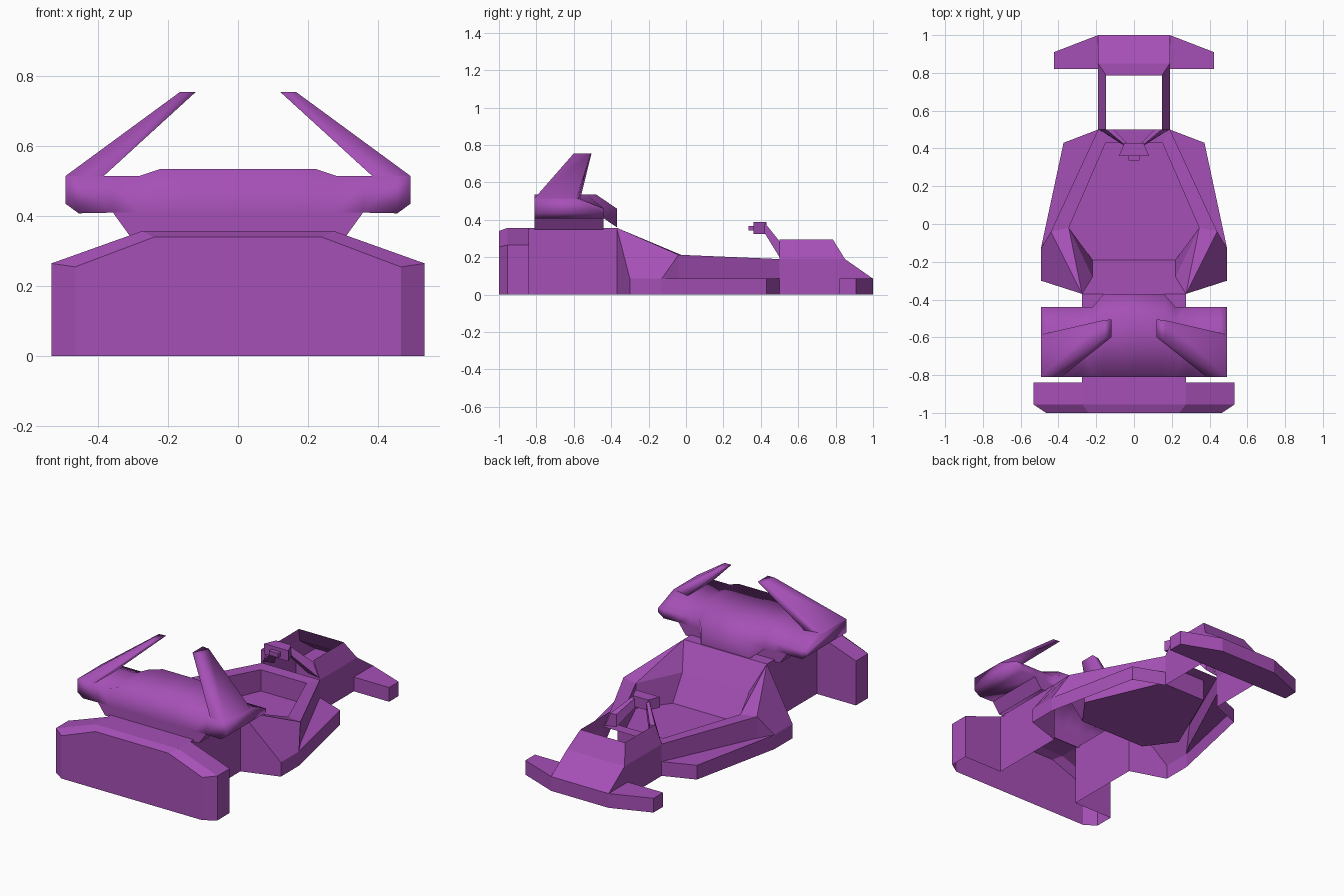
import bpy, bmesh

if "Cube" in bpy.data.objects:
    bpy.data.objects.remove(bpy.data.objects["Cube"])

purple = bpy.data.materials.new("purple")
purple.diffuse_color = (0.38, 0.08, 0.47, 1)
purple.use_nodes = True
purple.node_tree.nodes["Principled BSDF"].inputs["Base Color"].default_value = purple.diffuse_color


def part(name, verts, faces, smooth=False, mirror=True):
    """Mesh from half-model points, mirrored across x = 0."""
    bm = bmesh.new()
    vs = [bm.verts.new(v) for v in verts]
    for f in faces:
        bm.faces.new([vs[i] for i in f])
    if mirror:
        bmesh.ops.mirror(bm, geom=bm.verts[:] + bm.edges[:] + bm.faces[:],
                         axis='X', merge_dist=0.0005)
    bmesh.ops.recalc_face_normals(bm, faces=bm.faces[:])
    me = bpy.data.meshes.new(name)
    bm.to_mesh(me)
    bm.free()
    for p in me.polygons:
        p.use_smooth = smooth
    me.materials.append(purple)
    ob = bpy.data.objects.new(name, me)
    bpy.context.collection.objects.link(ob)
    return ob


def loft(name, rings, caps=(True, True), smooth=False, mirror=True, open_spans=0):
    """Closed rings joined in order; the last side is left open on the first open_spans."""
    n = len(rings[0])
    verts = [p for r in rings for p in r]
    faces = [(k * n + i, k * n + (i + 1) % n, (k + 1) * n + (i + 1) % n, (k + 1) * n + i)
             for k in range(len(rings) - 1) for i in range(n)
             if not (k < open_spans and i == n - 1)]
    if caps[0]:
        faces.append(tuple(range(n)))
    if caps[1]:
        faces.append(tuple(range((len(rings) - 1) * n, len(rings) * n)))
    return part(name, verts, faces, smooth, mirror)


def box(name, x, y0, y1, z0, z1, x_far=None):
    """Centred block, optionally tapering to x_far at y1."""
    xf = x if x_far is None else x_far
    rings = [[(-w, y, z0), (w, y, z0), (w, y, z1), (-w, y, z1)]
             for w, y in ((x, y0), (xf, y1))]
    return loft(name, rings, mirror=False)


# Cockpit body: skirt, flat side ledge, upright wall, rim and sunken tub, open underneath
body = {
    "p0": (0, .5, .19), "p": (.19, .5, .19), "pl": (.19, .5, .085),
    "pb": (.19, .5, 0),
    "s": (.44, -.04, .213), "sl": (.44, -.04, .085),
    "t": (.275, -.37, .357), "t0": (0, -.37, .357), "tb": (.275, -.37, 0),
    "l": (.373, .43, .085), "m": (.493, -.13, .085), "n": (.493, -.30, .085),
    "lb": (.373, .43, 0), "mb": (.493, -.13, 0), "nb": (.493, -.30, 0),
    "a0": (0, .43, .187), "a": (.15, .43, .187), "b": (.345, -.02, .21),
    "c0": (0, .43, .06), "c": (.15, .43, .06), "d": (.345, -.02, .06),
    "e": (.22, -.19, .06), "e0": (0, -.19, .06),
    "f": (.22, -.28, .21), "f0": (0, -.28, .21),
}
body_faces = ["p s b a", "s t b", "p0 p a a0",            # rim
              "p pl sl s", "pl l m sl", "s sl m",         # wall and ledge
              "s m n t", "t n nb tb",                     # rear slopes
              "l m mb lb", "m n nb mb", "pl l lb pb",     # skirt
              "a0 a c c0", "a b d c", "b t f", "b f e d", # tub walls
              "c0 c d e e0", "e0 e f f0", "f0 f t t0"]    # floor and seat back
keys = list(body)
part("cockpit_body", list(body.values()),
     [[keys.index(k) for k in f.split()] for f in body_faces])

# Nose cowl: thin shell, open at the top and below
part("nose_cowl",
     [(.147, .5, .295), (.19, .5, .19), (.19, .5, 0),
      (.147, .785, .295), (.19, .85, .19), (.19, .85, 0),
      (0, .785, .295), (0, .85, .19), (.19, 1, .085), (0, 1, .085), (.19, .85, .085)],
     [(0, 1, 4, 3), (1, 2, 5, 4), (6, 3, 4, 7), (7, 4, 8, 9), (4, 10, 8)])

# Front wing
wing = [(0, 1), (.19, 1), (.423, .91), (.423, .82), (0, .82)]
k = len(wing)
part("front_wing", [(x, y, z) for z in (0, .085) for x, y in wing],
     [range(k), range(k, 2 * k)] + [(i, i + 1, i + 1 + k, i + k) for i in range(k - 1)])

# Steering bracket legs, block and hub
loft("steering_legs", [
    [(.11, .5, .21), (.185, .5, .20), (.147, .5, .285), (.11, .5, .285)],
    [(.03, .42, .33), (.06, .42, .33), (.05, .42, .385), (.03, .42, .385)]])
box("steering_block", .08, .36, .43, .325, .388, .05)
box("steering_hub", .03, .335, .37, .343, .368)

# Rear bumper: chamfered shell, open underneath
part("rear_bumper",
     [(.275, -.84, 0), (.533, -.84, 0), (.533, -.84, .265), (.275, -.84, .357), (0, -.84, .357),
      (.533, -.955, 0), (.533, -.955, .265), (.275, -.955, .357), (0, -.955, .357),
      (.465, -1, 0), (.465, -1, .255), (.24, -1, .34), (0, -1, .34), (0, -1, 0)],
     [(0, 1, 2, 3), (1, 5, 6, 2), (2, 6, 7, 3), (3, 7, 8, 4),
      (5, 9, 10, 6), (6, 10, 11, 7), (7, 11, 12, 8), (9, 10, 11, 12, 13)])

# Rear chassis: side walls and two deck strips around the engine bay
ys = (-.84, -.81, -.44, -.37)
part("rear_chassis",
     [(.275, y, z) for z in (0, .357) for y in ys] + [(0, y, .357) for y in ys],
     [(0, 1, 5, 4), (1, 2, 6, 5), (2, 3, 7, 6), (4, 5, 9, 8), (6, 7, 11, 10)])

# Flared engine mount
loft("engine_mount", [
    [(x, -.81, z), (x, -.44, z), (-x, -.44, z), (-x, -.81, z)]
    for x, z in ((.31, .345), (.357, .41))], caps=(False, False), mirror=False)


# Engine cover: cross-sections along x, open below above the mount
def section(x, top, low, ridge, front, shoulder, front_low):
    return [(x, -.81, low), (x, -.81, top), (x, ridge, top),
            (x, front, shoulder), (x, front, front_low)]


loft("engine_cover", [
    section(0, .535, .408, -.48, -.37, .46, .36),
    section(.16, .535, .408, -.48, -.37, .46, .36),
    section(.22, .535, .408, -.53, -.44, .465, .408),
    section(.28, .515, .408, -.57, -.44, .46, .408),
    section(.357, .515, .41, -.57, -.44, .46, .41),
    section(.455, .515, .408, -.57, -.44, .46, .408),
    section(.492, .515, .435, -.585, -.44, .46, .435)],
    caps=(False, True), smooth=True, open_spans=4)

# Swept horns
loft("horns", [
    [(.385, -.81, .513), (.492, -.81, .515), (.492, -.585, .515), (.385, -.565, .513)],
    [(.12, -.60, .755), (.165, -.60, .755), (.165, -.51, .755), (.12, -.505, .755)]],
    caps=(False, True), smooth=True)
bpy.context.view_layer.update()
